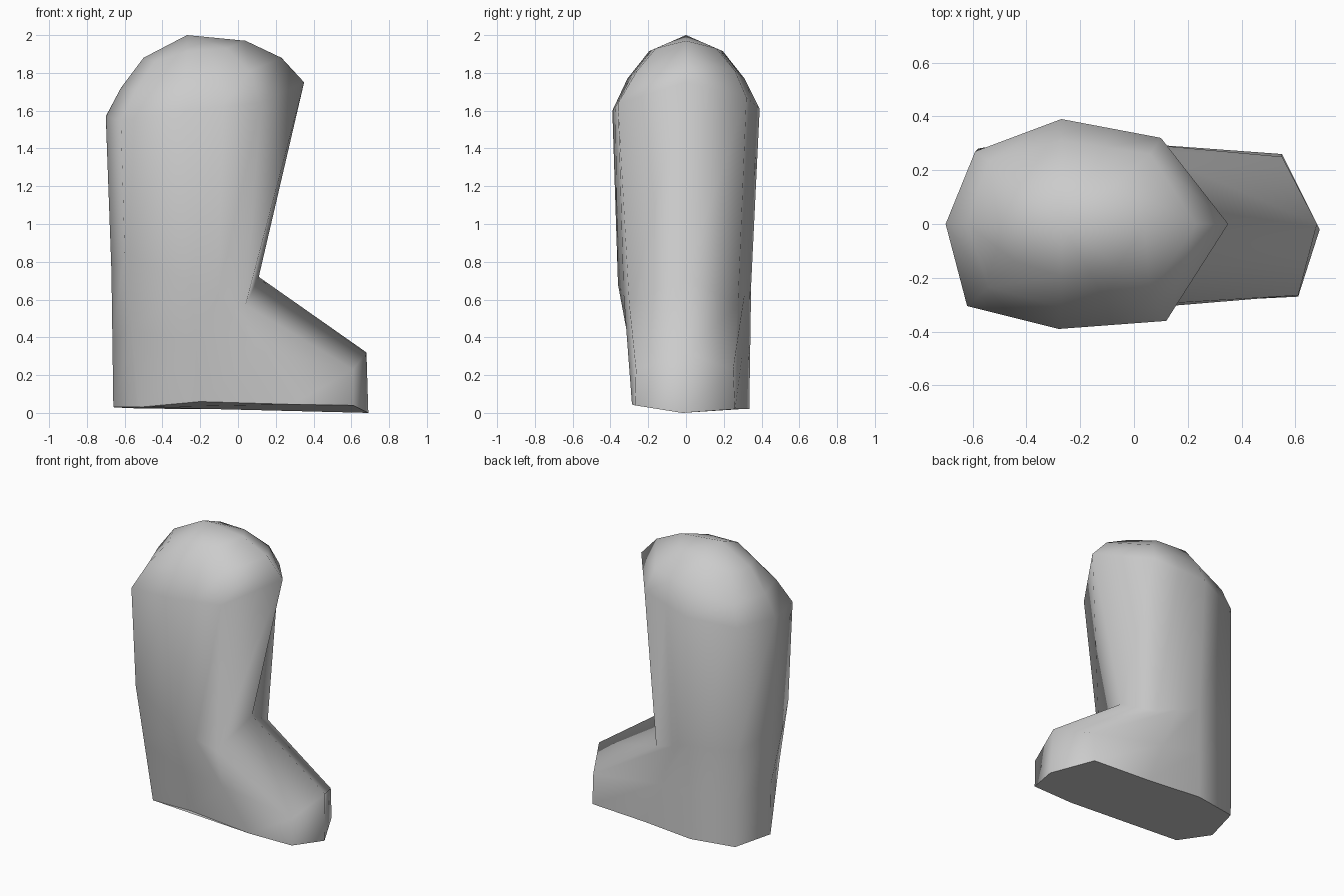
import bpy
import bmesh
from mathutils import Vector

default_cube = bpy.data.objects.get("Cube")
if default_cube:
    bpy.data.objects.remove(default_cube, do_unlink=True)

# Single plain material
grey = bpy.data.materials.new("plain_grey")
grey.use_nodes = True
colour = (0.6, 0.6, 0.6, 1)
grey.diffuse_color = colour
grey.node_tree.nodes["Principled BSDF"].inputs["Base Color"].default_value = colour


def flank(toe_corner, side, heel_corner, instep=None):
    """One side of a section, from toe to heel; the instep defaults to halfway."""
    toe_corner, side, heel_corner = map(Vector, (toe_corner, side, heel_corner))
    instep = Vector(instep) if instep else toe_corner.lerp(side, 0.5)
    return [toe_corner, instep, side, heel_corner]


def mirrored(points):
    return [Vector((p.x, -p.y, p.z)) for p in points]


def section(toe, left, heel, right):
    """Closed ten-sided section running around the boot."""
    return [Vector(toe), *left, Vector(heel), *reversed(right)]


# Sole outline
sole = section(
    toe=(0.69, -0.02, 0),
    left=flank((0.55, 0.26, 0.02), (-0.27, 0.335, 0.02), (-0.58, 0.28, 0.025),
               instep=(0.12, 0.29, 0.02)),
    heel=(-0.66, 0, 0.03),
    right=flank((0.61, -0.27, 0.04), (-0.2, -0.245, 0.06), (-0.525, -0.2, 0.03),
                instep=(0.29, -0.286, 0.045)))

# Ankle, where the foot meets the shaft
ankle = section(
    toe=(0.11, 0, 0.72),
    left=flank((0.04, 0.275, 0.57), (-0.26, 0.345, 0.68), (-0.59, 0.27, 0.7)),
    heel=(-0.67, 0, 0.75),
    right=flank((0.04, -0.3, 0.57), (-0.25, -0.36, 0.68), (-0.6, -0.285, 0.85)))

# Foot: halfway between sole and ankle, pushed out to the toe cap
foot = [low.lerp(high, 0.5) for low, high in zip(sole, ankle)]
foot[0] = Vector((0.68, 0, 0.32))
foot[1] = Vector((0.55, 0.25, 0.23))
foot[-1] = Vector((0.61, -0.265, 0.23))

# Widest part of the shaft
shaft = section(
    toe=(0.35, 0, 1.75),
    left=flank((0.1, 0.32, 1.67), (-0.27, 0.39, 1.61), (-0.59, 0.27, 1.57)),
    heel=(-0.7, 0, 1.57),
    right=flank((0.12, -0.36, 1.64), (-0.28, -0.39, 1.6), (-0.62, -0.305, 1.545)))

# Rounded top
low_half = flank((0.06, 0.26, 1.81), (-0.27, 0.31, 1.77), (-0.54, 0.235, 1.71))
low_dome = section((0.23, 0, 1.88), low_half, (-0.62, 0, 1.72), mirrored(low_half))
high_half = flank((-0.06, 0.16, 1.93), (-0.27, 0.195, 1.915), (-0.44, 0.14, 1.86))
high_dome = section((0.04, 0, 1.97), high_half, (-0.5, 0, 1.88), mirrored(high_half))

# Skin the sections from sole to dome
bm = bmesh.new()
rings = [[bm.verts.new(p) for p in ring]
         for ring in (sole, foot, ankle, shaft, low_dome, high_dome)]
count = len(sole)
for lower, upper in zip(rings, rings[1:]):
    for i in range(count):
        j = (i + 1) % count
        bm.faces.new((lower[i], lower[j], upper[j], upper[i]))

# Peak of the dome
peak = bm.verts.new((-0.27, 0, 2))
for i, vert in enumerate(rings[-1]):
    bm.faces.new((vert, rings[-1][(i + 1) % count], peak))

# Underside, with a crisp rim
underside = bm.faces.new(list(reversed(rings[0])))
bmesh.ops.recalc_face_normals(bm, faces=bm.faces[:])
for face in bm.faces:
    face.smooth = True
for edge in underside.edges:
    edge.smooth = False

mesh = bpy.data.meshes.new("boot_body")
bm.to_mesh(mesh)
bm.free()
mesh.materials.append(grey)
boot = bpy.data.objects.new("boot_body", mesh)
bpy.context.scene.collection.objects.link(boot)
